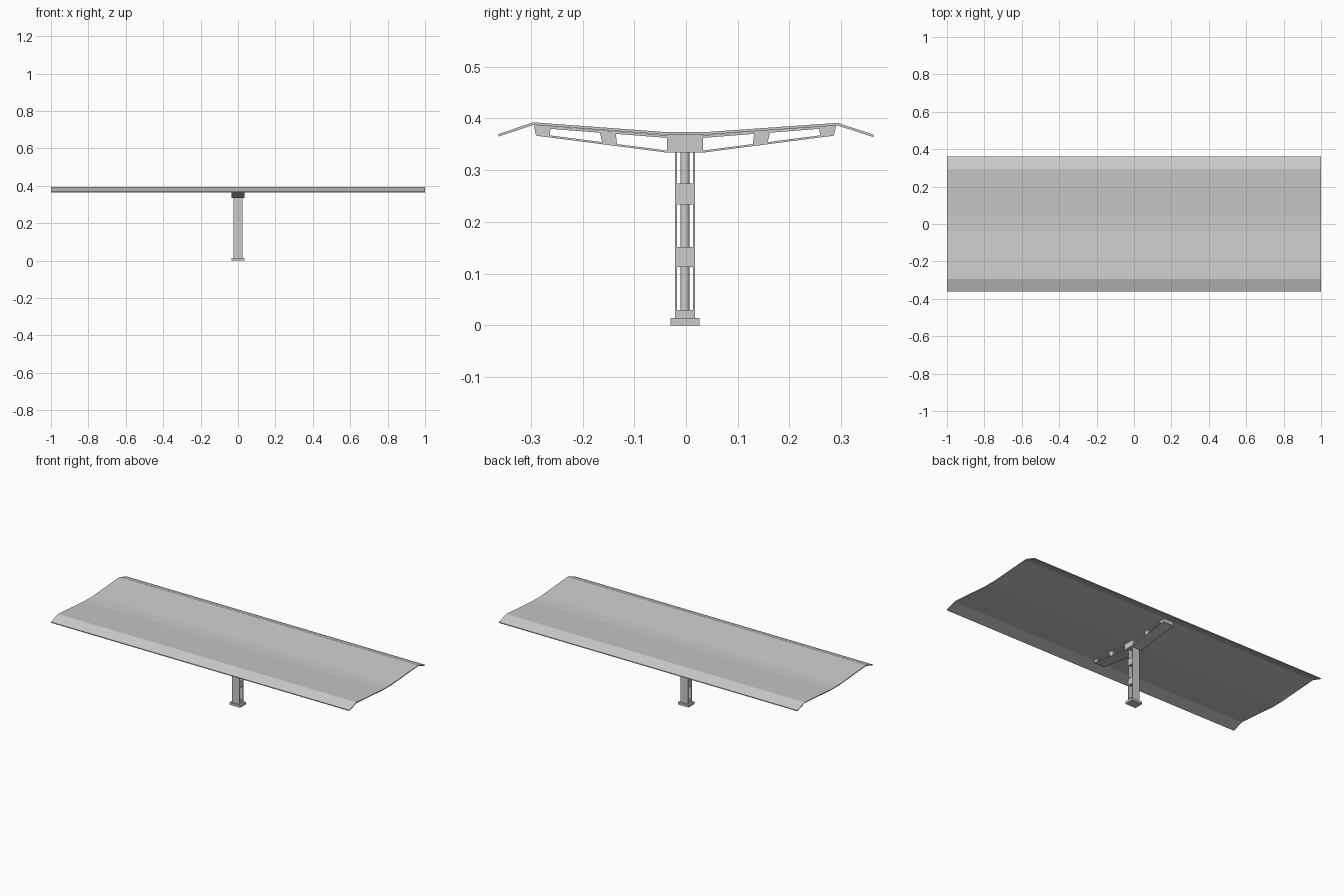
import bpy, bmesh, math

if "Cube" in bpy.data.objects:
    bpy.data.objects.remove(bpy.data.objects["Cube"])

YC = -0.002  # centre line of the supporting frame


def extrude_profile(name, pts, half_width):
    """Closed (y, z) outline extruded symmetrically along x."""
    bm = bmesh.new()
    verts = [bm.verts.new((-half_width, y, z)) for y, z in pts]
    face = bm.faces.new(verts)
    res = bmesh.ops.extrude_face_region(bm, geom=[face])
    moved = [v for v in res["geom"] if isinstance(v, bmesh.types.BMVert)]
    bmesh.ops.translate(bm, verts=moved, vec=(2 * half_width, 0, 0))
    bmesh.ops.recalc_face_normals(bm, faces=bm.faces)
    mesh = bpy.data.meshes.new(name)
    bm.to_mesh(mesh)
    bm.free()
    ob = bpy.data.objects.new(name, mesh)
    bpy.context.collection.objects.link(ob)
    return ob


def block(name, y0, y1, z0, z1, half_width):
    return extrude_profile(name, [(y0, z0), (y1, z0), (y1, z1), (y0, z1)], half_width)


# Folded canopy sheet with drooping edges
top = [(-0.362, 0.370), (-0.295, 0.3925), (-0.037, 0.3735),
       (0.037, 0.3735), (0.293, 0.3915), (0.362, 0.369)]
under = [(y, z - 0.005) for y, z in reversed(top)]
extrude_profile("canopy", top + under, 1.0)

# Base plate and column
block("base_plate", YC - 0.028, YC + 0.028, 0, 0.014, 0.035)
for side, s in (("front", -1), ("back", 1)):
    a, b = sorted((YC + s * 0.0155, YC + s * 0.0195))
    block(f"column_flange_{side}", a, b, 0.014, 0.334, 0.025)

bpy.ops.mesh.primitive_cylinder_add(vertices=16, radius=0.009, depth=0.32,
                                    location=(0, YC, 0.174))
bpy.context.object.name = "column_pipe"
bpy.ops.object.shade_smooth_by_angle(angle=math.radians(40))

# Spacers joining the column flanges
for i, (z0, z1) in enumerate([(0.014, 0.030), (0.113, 0.152), (0.234, 0.274)]):
    block(f"column_spacer_{i + 1}", YC - 0.0165, YC + 0.0165, z0, z1, 0.024)

# Head block carrying the arms
block("column_head", YC - 0.035, YC + 0.035, 0.334, 0.3685, 0.035)


def arm_top(d):
    return 0.3655 + (d - 0.035) * 0.0775


def arm_bottom(d):
    return 0.334 + (d - 0.035) * 0.128


# Tapered arms: two strips with sloping spacers, on both sides
for side, s in (("front", -1), ("back", 1)):
    def outline(pts):
        return [(YC + s * d, z) for d, z in pts]

    d0, d1 = 0.033, 0.291
    extrude_profile(f"arm_top_strip_{side}", outline([
        (d0, arm_top(d0) - 0.003), (d1, arm_top(d1) - 0.003),
        (d1, arm_top(d1) + 0.002), (d0, arm_top(d0) + 0.002)]), 0.035)
    extrude_profile(f"arm_bottom_strip_{side}", outline([
        (d0, arm_bottom(d0)), (d1 - 0.003, arm_bottom(d1)),
        (d1 - 0.003, arm_bottom(d1) + 0.004), (d0, arm_bottom(d0) + 0.004)]), 0.035)
    for i, (b0, b1, t0, t1) in enumerate([(0.131, 0.159, 0.134, 0.165),
                                          (0.261, 0.288, 0.260, 0.292)]):
        extrude_profile(f"arm_spacer_{side}_{i + 1}", outline([
            (b0, arm_bottom(b0) + 0.001), (b1, arm_bottom(b1) + 0.001),
            (t1, arm_top(t1)), (t0, arm_top(t0))]), 0.034)
